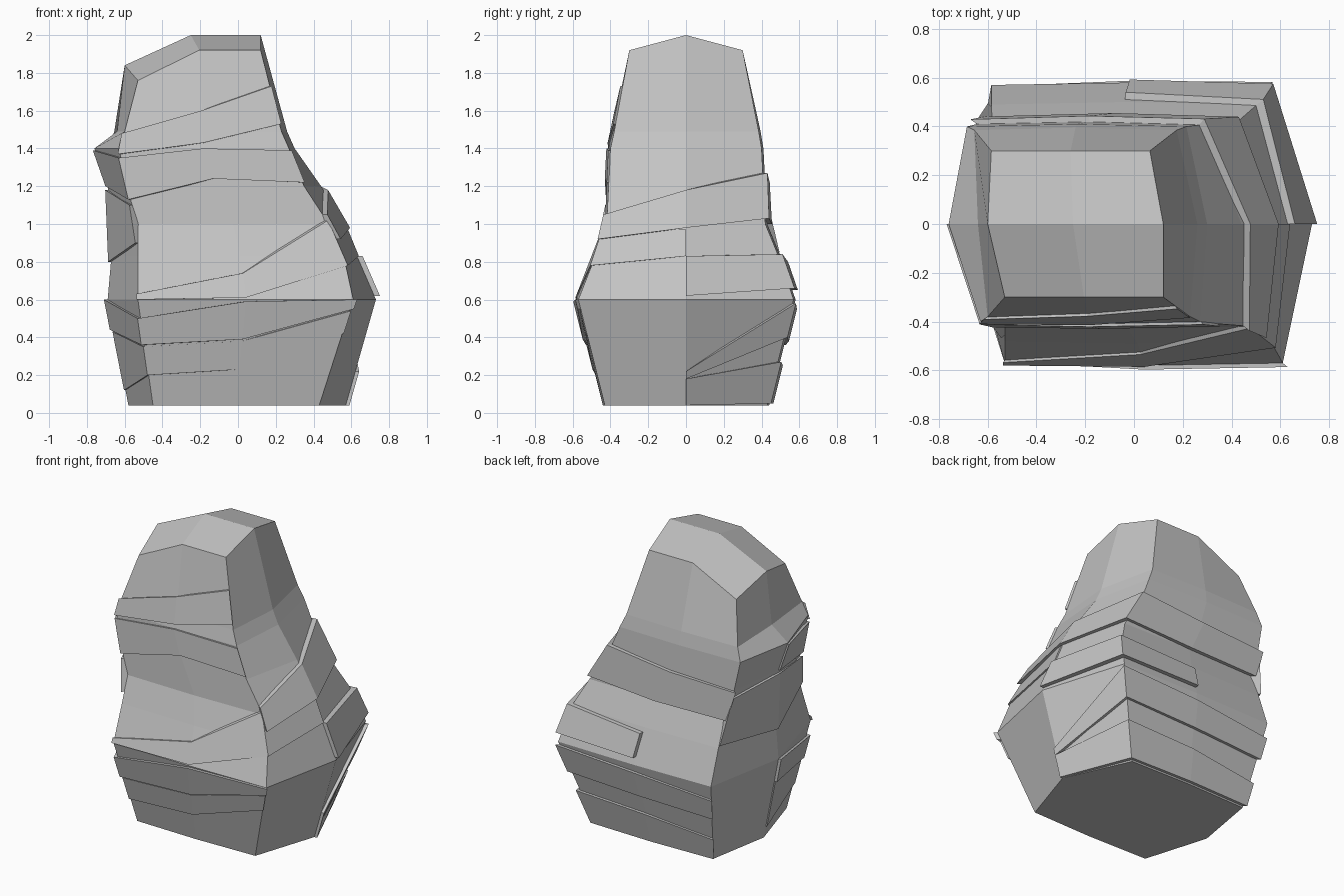
import bpy
import bmesh
from mathutils import Vector

cube = bpy.data.objects.get("Cube")
if cube:
    bpy.data.objects.remove(cube, do_unlink=True)

stone = bpy.data.materials.new("stone_grey")
stone.use_nodes = True
grey = (0.55, 0.55, 0.55, 1)
stone.diffuse_color = grey
stone.node_tree.nodes["Principled BSDF"].inputs["Base Color"].default_value = grey


def finish(bm, name):
    bmesh.ops.recalc_face_normals(bm, faces=bm.faces)
    mesh = bpy.data.meshes.new(name)
    bm.to_mesh(mesh)
    bm.free()
    mesh.materials.append(stone)
    obj = bpy.data.objects.new(name, mesh)
    bpy.context.collection.objects.link(obj)
    return obj


# Cross-section: columns run front-right corner, front, front-left corner,
# left side, back-left corner, back, back-right corner, right side
BACK_SHIFT = -0.055


def ring(z, xl, xr, side_l, side_r, front, back, top=False):
    bl, br = xl + BACK_SHIFT, xr + BACK_SHIFT
    mid = (xl + xr) / 2
    bulge = 0 if top else 0.01
    plan = [(xl, front), (mid, front - bulge), (xr, front), (side_r, 0),
            (br, back), (mid + BACK_SHIFT, back + bulge), (bl, back), (side_l, 0)]
    pts = []
    for x, y in plan:
        h = z
        if top:  # crown slopes down to one side and away from its ridge
            h += (0.08 if y == 0 else 0) - (0.16 if x < -0.4 else 0)
        pts.append(Vector((x, y, h)))
    return pts


rings = [
    ring(0.04, -0.45, 0.43, -0.58, 0.57, -0.43, 0.43),
    ring(0.6, -0.53, 0.61, -0.69, 0.73, -0.57, 0.57),
    ring(0.83, -0.53, 0.56, -0.67, 0.63, -0.48, 0.49),
    ring(1.0, -0.53, 0.48, -0.67, 0.56, -0.42, 0.42),
    ring(1.2, -0.59, 0.35, -0.69, 0.44, -0.41, 0.41),
    ring(1.4, -0.63, 0.27, -0.76, 0.3, -0.4, 0.4),
    ring(1.49, -0.6, 0.23, -0.64, 0.26, -0.38, 0.385),
    ring(1.92, -0.53, 0.12, -0.6, 0.12, -0.3, 0.3, top=True),
]

# Body: loft through the rings, flat base, ridged crown
bm = bmesh.new()
loops = [[bm.verts.new(p) for p in r] for r in rings]
for low, high in zip(loops, loops[1:]):
    for i in range(8):
        j = (i + 1) % 8
        bm.faces.new((low[i], low[j], high[j], high[i]))
bm.faces.new(loops[0][::-1])
t = loops[-1]
ridge = bm.verts.new((-0.25, 0, 2))
for a, b, c in ((0, 1, 7), (1, 2, 3), (3, 4, 5), (5, 6, 7)):
    if a == 0:
        bm.faces.new((t[0], t[1], ridge, t[7]))
    elif a == 1:
        bm.faces.new((t[1], t[2], t[3], ridge))
    elif a == 3:
        bm.faces.new((t[3], t[4], t[5], ridge))
    else:
        bm.faces.new((t[5], t[6], t[7], ridge))
finish(bm, "body")


def on_body(col, z, depth):
    """Point on a body column at height z, pushed outward by depth."""
    col %= 8
    pts = [r[col] for r in rings]
    for p, q in zip(pts, pts[1:]):
        if z <= q.z:
            break
    point = p.lerp(q, max(0, (z - p.z) / (q.z - p.z)))
    out = Vector((point.x + 0.08, point.y, 0)).normalized()
    return point + out * depth * (1.3 if col % 2 == 0 else 1)


def band(name, start, lows, highs, depth=0.018):
    """Raised slab wrapped over neighbouring columns of the body."""
    bm = bmesh.new()
    sections = []
    for i, (lo, hi) in enumerate(zip(lows, highs)):
        c = start + i
        spots = ((lo, -0.03), (lo, depth), (hi, depth), (hi, -0.03))
        sections.append([bm.verts.new(on_body(c, z, d)) for z, d in spots])
    for s, n in zip(sections, sections[1:]):
        for k in range(4):
            m = (k + 1) % 4
            bm.faces.new((s[k], s[m], n[m], n[k]))
    bm.faces.new(sections[0])
    bm.faces.new(sections[-1][::-1])
    finish(bm, name)


# Layered rock slabs, top to bottom
band("upper_front_slab", 0, (1.37, 1.43, 1.53), (1.48, 1.6, 1.73), 0.012)
band("shoulder_slab", 7, (1.2, 1.13, 1.24, 1.22), (1.39, 1.35, 1.4, 1.39), 0.012)
band("back_waist_slab", 2, (0.92, 0.98, 1.03, 1, 1), (1.05, 1.18, 1.27, 1.22, 1.2), 0.025)
band("right_waist_slab", 6, (0.85, 0.8, 0.9), (1.15, 1.18, 1.1), 0.015)
band("front_waist_slab", 0, (0.6, 0.61, 0.78, 0.83), (0.63, 0.74, 1.02, 0.97), 0.01)
band("left_hip_slab", 3, (0.62, 0.66, 0.65), (0.83, 0.84, 0.8), 0.03)
band("front_hip_slab", 7, (0.44, 0.36, 0.39, 0.55), (0.6, 0.5, 0.59, 0.6), 0.02)
band("lower_front_slab", 7, (0.12, 0.2, 0.23, 0.42), (0.43, 0.35, 0.38, 0.54), 0.008)
band("lower_back_slab", 3, (0.18, 0.4, 0.38, 0.36), (0.22, 0.58, 0.55, 0.5), 0.02)
band("base_back_slab", 3, (0.02, 0.05, 0.05, 0.05), (0.18, 0.27, 0.25, 0.2), 0.02)
